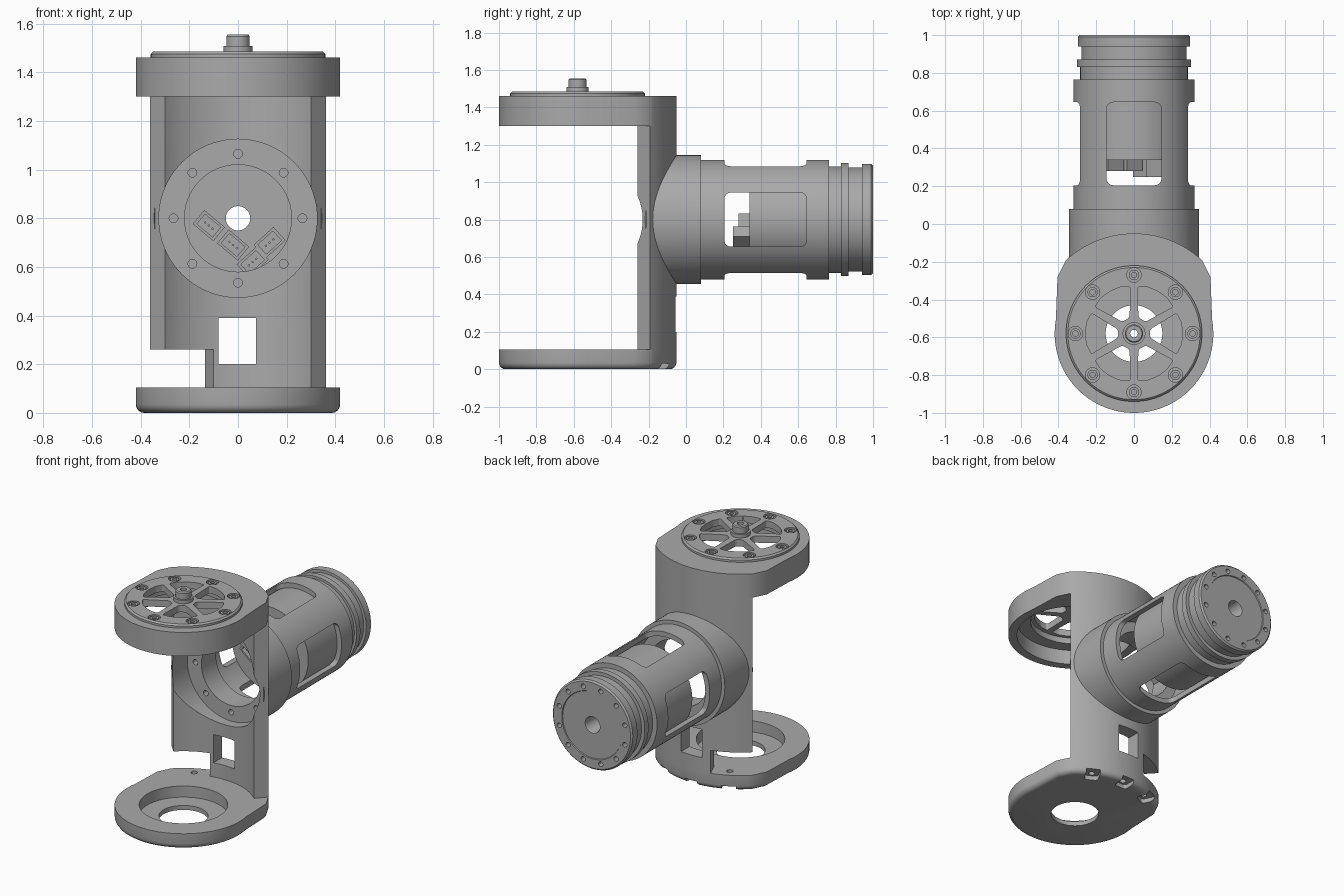
import bpy, bmesh
from math import sin, cos, pi, radians
from mathutils import Matrix, Vector

cube = bpy.data.objects.get("Cube")
if cube:
    bpy.data.objects.remove(cube)

grey = bpy.data.materials.new("machined_grey")
grey.use_nodes = True
tone = (0.4, 0.4, 0.4, 1)
grey.diffuse_color = tone
grey.node_tree.nodes["Principled BSDF"].inputs["Base Color"].default_value = tone

HUB_Y = -0.58                       # vertical joint axis
ARM_Z = 0.80                        # horizontal arm axis
SEG = 96
UPRIGHT = Matrix.Translation((0, HUB_Y, 0))
ARM = Matrix.Translation((0, 0, ARM_Z)) @ Matrix.Rotation(-pi / 2, 4, 'X')


def finish(name, bm, frame=Matrix()):
    bm.transform(frame)
    bmesh.ops.recalc_face_normals(bm, faces=bm.faces)
    mesh = bpy.data.meshes.new(name)
    bm.to_mesh(mesh)
    bm.free()
    obj = bpy.data.objects.new(name, mesh)
    bpy.context.collection.objects.link(obj)
    mesh.materials.append(grey)
    return obj


def lathe(name, profile, frame):
    """Closed (radius, height) profile turned around the frame's z axis."""
    bm = bmesh.new()
    rings = [[bm.verts.new((r * cos(2 * pi * i / SEG), r * sin(2 * pi * i / SEG), h))
              for i in range(SEG)] for r, h in profile]
    for a, b in zip(rings, rings[1:] + rings[:1]):
        for i in range(SEG):
            j = (i + 1) % SEG
            bm.faces.new((a[i], a[j], b[j], b[i]))
    return finish(name, bm, frame)


def rod(name, r, h0, h1, frame, u=0, v=0, seg=SEG, tip=None):
    bm = bmesh.new()
    bmesh.ops.create_cone(bm, cap_ends=True, segments=seg, radius1=r,
                          radius2=r if tip is None else tip, depth=h1 - h0)
    bm.transform(Matrix.Translation((u, v, (h0 + h1) / 2)))
    return finish(name, bm, frame)


def prism(name, outline, z0, z1, frame=Matrix(), round_bottom=0, round_sides=0):
    bm = bmesh.new()
    face = bm.faces.new([bm.verts.new((x, y, z0)) for x, y in outline])
    up = bmesh.ops.extrude_face_region(bm, geom=[face])
    bmesh.ops.translate(bm, vec=(0, 0, z1 - z0),
                        verts=[g for g in up["geom"] if isinstance(g, bmesh.types.BMVert)])
    for size, rule in ((round_bottom, lambda e: all(abs(v.co.z - z0) < 1e-5 for v in e.verts)),
                       (round_sides, lambda e: abs(e.verts[0].co.z - e.verts[1].co.z) > 1e-5)):
        if size:
            bmesh.ops.bevel(bm, geom=[e for e in bm.edges if rule(e)], offset=size,
                            segments=4, profile=0.5, affect='EDGES')
    return finish(name, bm, frame)


def box(name, x0, x1, y0, y1, z0, z1, frame=Matrix(), round_sides=0):
    return prism(name, [(x0, y0), (x1, y0), (x1, y1), (x0, y1)], z0, z1, frame,
                 round_sides=round_sides)


def combine(obj, others, mode='DIFFERENCE'):
    for other in others:
        mod = obj.modifiers.new("combine", 'BOOLEAN')
        mod.operation, mod.solver, mod.object = mode, 'EXACT', other
        bpy.context.view_layer.objects.active = obj
        bpy.ops.object.modifier_apply(modifier=mod.name)
        bpy.data.objects.remove(other)


def arc(r, a0, a1, n):
    """Points around the hub, angles in degrees measured from +y towards +x."""
    steps = [radians(a0 + (a1 - a0) * i / n) for i in range(n + 1)]
    return [(r * sin(a), HUB_Y + r * cos(a)) for a in steps]


# Shared outline of the two end slabs: curved back, short shoulders, round front
slab = arc(0.53, -43, 43, 28) + [(0.405, -0.28)] + arc(0.42, 80, 280, 64) + [(-0.405, -0.28)]

# Base slab with stepped opening and screw pockets under the back edge
base = prism("base_slab", slab, 0, 0.105, round_bottom=0.035)
cuts = [rod("cut", 0.27, 0.03, 0.2, UPRIGHT), rod("cut", 0.15, -0.1, 0.2, UPRIGHT)]
for angle in (-27, 0, 27):
    turn = UPRIGHT @ Matrix.Rotation(radians(-angle), 4, 'Z')
    cuts += [rod("cut", 0.02, -0.1, 0.2, turn, 0, 0.47, 24),
             box("cut", -0.045, 0.045, 0.44, 0.6, -0.1, 0.03, turn, 0.02)]
combine(base, cuts)

# Column wall joined to the arm flange
column = prism("column_wall", arc(0.53, -43, 43, 28) + arc(0.44, 43, -43, 28), 0.105, 1.30)
flange = rod("flange", 0.345, -0.35, 0.08, ARM)
combine(flange, [rod("cut", 0.50, 0, 2, UPRIGHT)])
combine(column, [flange], 'UNION')
cuts = [rod("cut", 0.325, -0.6, -0.075, ARM), rod("cut", 0.22, -0.6, 0.2, ARM),
        box("cut", -0.08, 0.075, -0.3, 0.2, 0.20, 0.39),
        prism("cut", [(-0.08, -0.20), (-0.165, 0.0), (-0.6, 0.0), (-0.6, -0.4), (-0.08, -0.4)],
              0.0, 0.26)]
for i in range(8):
    a = i * pi / 4
    cuts.append(rod("cut", 0.018, -0.2, -0.03, ARM, 0.265 * cos(a), 0.265 * sin(a), 20))
combine(column, cuts)

# Top slab, hollow underneath
top = prism("top_slab", slab, 1.30, 1.46)
combine(top, [rod("cut", 0.365, 1.2, 1.40, UPRIGHT), rod("cut", 0.28, 1.2, 1.6, UPRIGHT)])

# Spoked cover plate with screw sockets
plate = lathe("spoked_plate", [(0.03, 1.44), (0.279, 1.44), (0.279, 1.461), (0.36, 1.461),
                               (0.36, 1.475), (0.35, 1.485), (0.03, 1.485)], UPRIGHT)
cuts = []
for i in range(6):
    turn = UPRIGHT @ Matrix.Rotation(i * pi / 3, 4, 'Z')
    cuts.append(prism("cut", [(0.085, -0.022), (0.225, -0.108), (0.25, -0.06), (0.257, 0),
                              (0.25, 0.06), (0.225, 0.108), (0.085, 0.022)], 1.3, 1.6, turn,
                      round_sides=0.012))
for i in range(8):
    a = i * pi / 4
    cuts.append(rod("cut", 0.038, 1.47, 1.6, UPRIGHT, 0.31 * cos(a), 0.31 * sin(a), 28))
combine(plate, cuts)
for i in range(8):
    a = i * pi / 4
    frame = UPRIGHT @ Matrix.Translation((0.31 * cos(a), 0.31 * sin(a), 0))
    lathe("plate_screw", [(0.014, 1.465), (0.027, 1.465), (0.027, 1.481), (0.014, 1.481)], frame)

# Output shaft
lathe("shaft", [(0.02, 1.44), (0.06, 1.44), (0.06, 1.508), (0.048, 1.508), (0.048, 1.548),
                (0.042, 1.555), (0.02, 1.555)], UPRIGHT)

# Arm sleeve with four rounded windows
sleeve = lathe("arm_sleeve", [(0.287, 0.075), (0.32, 0.075), (0.32, 0.765), (0.287, 0.765)], ARM)
cuts = []
for i in range(4):
    side = Matrix.Translation((0, 0, ARM_Z)) @ Matrix.Rotation(i * pi / 2, 4, 'Y')
    cuts.append(box("cut", -0.145, 0.145, 0.205, 0.645, 0.15, 0.5, side, 0.035))
combine(sleeve, cuts)

# Motor body with grooved end and drilled end face
motor = lathe("motor_body", [(0.05, 0.34), (0.285, 0.34), (0.285, 0.83), (0.302, 0.83),
                             (0.302, 0.87), (0.278, 0.87), (0.278, 0.94), (0.297, 0.94),
                             (0.297, 0.99), (0.287, 1.0), (0.225, 1.0), (0.222, 0.994),
                             (0.055, 0.994), (0.05, 0.98)], ARM)
cuts = []
for i in range(12):
    a = (i + 0.5) * pi / 6
    cuts.append(rod("cut", 0.016, 0.96, 1.1, ARM, 0.253 * cos(a), 0.253 * sin(a), 20))
combine(motor, cuts)

# Wiring sockets on the motor's inner face
for x, z, tilt, front in ((-0.12, 0.77, 40, 0.28), (-0.02, 0.69, 40, 0.28),
                          (0.13, 0.70, -42, 0.25), (0.06, 0.62, -42, 0.25)):
    frame = Matrix.Translation((x, 0, z)) @ Matrix.Rotation(radians(tilt), 4, 'Y')
    socket = box("wiring_socket", -0.055, 0.055, front, 0.345, -0.037, 0.037, frame)
    combine(socket, [box("cut", -0.042, 0.042, 0.2, front + 0.035, -0.026, 0.026, frame)])
    for k in (-1, 0, 1):
        box("socket_pin", k * 0.02 - 0.004, k * 0.02 + 0.004, front + 0.005, front + 0.04,
            -0.004, 0.004, frame)

# Smooth curved walls, crisp edges
bpy.ops.object.select_all(action='DESELECT')
for obj in bpy.context.collection.objects:
    if obj.type == 'MESH':
        obj.select_set(True)
        bpy.context.view_layer.objects.active = obj
bpy.ops.object.shade_smooth_by_angle(angle=radians(30))
